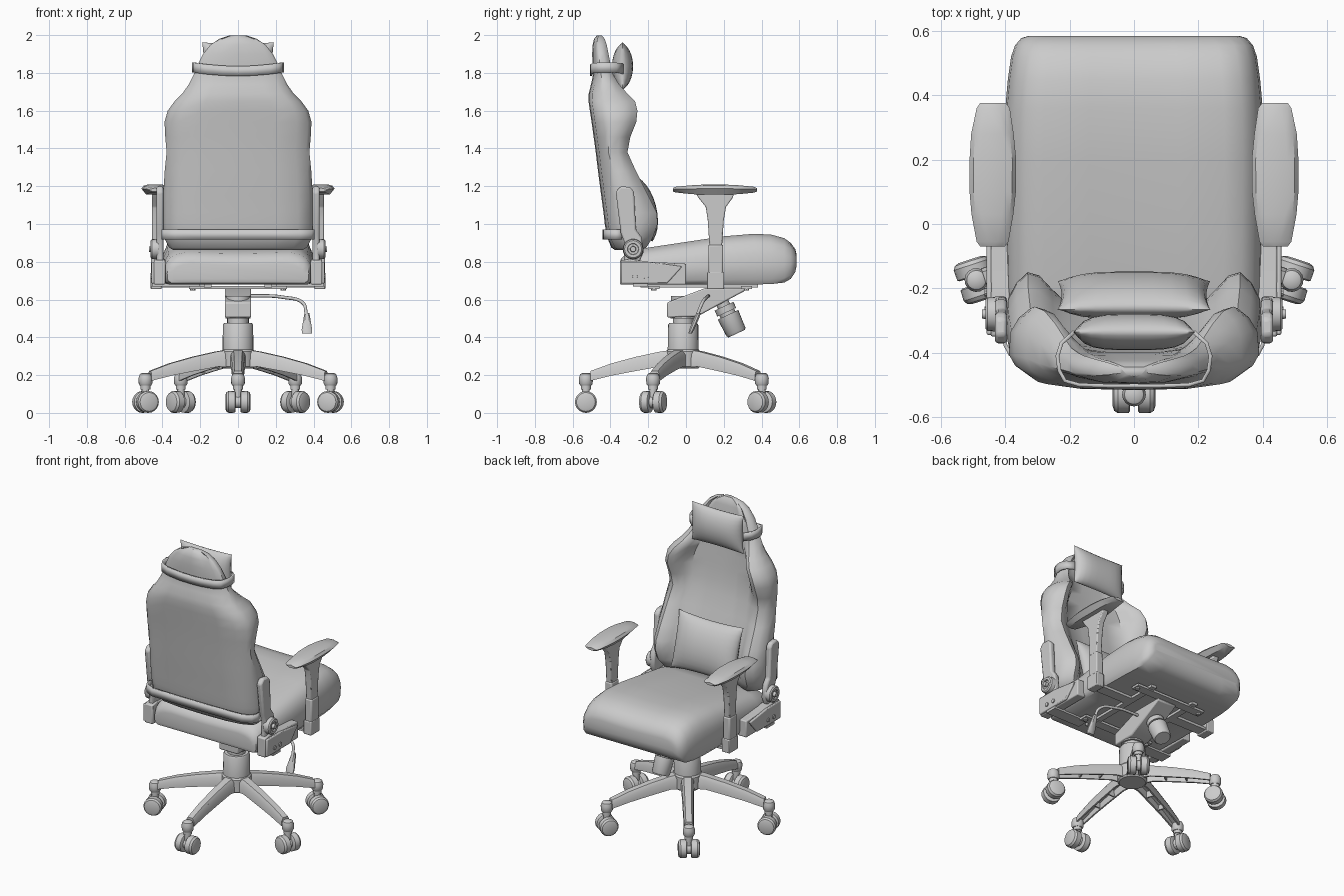
import bpy, bmesh, math
from mathutils import Vector, Matrix

if "Cube" in bpy.data.objects:
    bpy.data.objects.remove(bpy.data.objects["Cube"])

CY = -0.015  # column axis


def build(name, verts, faces, angle=35, mirror=False, bevel=0, loc=(0, 0, 0)):
    me = bpy.data.meshes.new(name)
    me.from_pydata([tuple(v) for v in verts], [], faces)
    bm = bmesh.new()
    bm.from_mesh(me)
    bmesh.ops.remove_doubles(bm, verts=bm.verts, dist=1e-5)
    bmesh.ops.recalc_face_normals(bm, faces=bm.faces)
    bm.to_mesh(me)
    bm.free()
    me.shade_smooth()
    me.set_sharp_from_angle(angle=math.radians(angle))
    ob = bpy.data.objects.new(name, me)
    bpy.context.collection.objects.link(ob)
    ob.location = loc
    if bevel:
        m = ob.modifiers.new("bevel", 'BEVEL')
        m.width, m.segments, m.limit_method = bevel, 2, 'ANGLE'
    if mirror:
        ob.modifiers.new("mirror", 'MIRROR')
    return ob


def loft(name, rings, **kw):
    n = len(rings[0])
    verts = [v for r in rings for v in r]
    faces = [(i * n + j, i * n + (j + 1) % n, (i + 1) * n + (j + 1) % n, (i + 1) * n + j)
             for i in range(len(rings) - 1) for j in range(n)]
    faces += [tuple(range(n)), tuple(range(len(verts) - n, len(verts)))]
    return build(name, verts, faces, **kw)


def prism(name, pts, x0, x1, **kw):
    return loft(name, [[(x, y, z) for y, z in pts] for x in (x0, x1)], **kw)


def box(name, x0, x1, y0, y1, z0, z1, **kw):
    return prism(name, [(y0, z0), (y1, z0), (y1, z1), (y0, z1)], x0, x1, **kw)


def turned(name, origin, axis, prof, n=24, **kw):
    """Surface of revolution: prof is (distance along axis, radius)."""
    o, q = Vector(origin), Vector(axis).to_track_quat('Z', 'Y')
    rings = [[o + q @ Vector((r * math.cos(a), r * math.sin(a), t))
              for a in (math.tau * k / n for k in range(n))] for t, r in prof]
    return loft(name, rings, **kw)


def full(half):
    """Mirror a half section (x first) whose end points lie on x = 0."""
    return half + [(-p[0],) + tuple(p[1:]) for p in half[-2:0:-1]]


# Five star base, built along +x and rotated
def leg_section(r, zb, zt, w):
    i = w - 0.01
    return [(r, y, z) for y, z in [(-w, zb), (-w * .95, zt - .022), (-w * .6, zt), (w * .6, zt),
            (w * .95, zt - .022), (w, zb), (i, zb), (i * .9, zt - .03), (-i * .9, zt - .03), (-i, zb)]]


leg_rows = [(.05, .24, .335, .042), (.12, .245, .325, .038), (.25, .222, .297, .035),
            (.38, .197, .262, .032), (.49, .17, .222, .03)]
parts = [loft("base_leg", [leg_section(*r) for r in leg_rows]),
         turned("leg_end", (.515, 0, 0), (0, 0, 1),
                [(.145, .03), (.155, .036), (.185, .037), (.205, .03), (.212, .018)], 16),
         box("leg_rib", .2, .208, -.03, .03, .235, .29), box("leg_rib", .33, .338, -.027, .027, .212, .26),
         turned("caster_stem", (.515, 0, 0), (0, 0, 1), [(.06, .02), (.125, .02), (.125, .026), (.15, .026)], 16),
         turned("caster_axle", (.515, -.02, .058), (0, 1, 0), [(0, .032), (.04, .032)], 16)]
for s in (-1, 1):
    parts.append(turned("caster_wheel", (.515, 0, .058), (0, s, 0),
                        [(.012, .05), (.016, .057), (.05, .058), (.062, .05), (.067, .035)], 20))
for k in range(5):
    for p in parts:
        ob = p if k == 0 else p.copy()
        if k:
            bpy.context.collection.objects.link(ob)
        ob.location.y = CY
        ob.rotation_euler.z = math.radians(-90 + 72 * k)

# Hub and gas column
turned("base_hub", (0, CY, 0), (0, 0, 1), [(.235, .08), (.245, .09), (.325, .09), (.335, .082)])
turned("column_cover", (0, CY, 0), (0, 0, 1), [(.32, .082), (.465, .08), (.475, .074), (.475, .055), (.5, .055),
                                               (.5, .067), (.62, .065)])

# Tilt mechanism and tension knob
prism("tilt_mechanism", [(-.1, .585), (-.1, .505), (.06, .51), (.17, .57), (.31, .645), (.31, .66), (.1, .66)],
      -.07, .07, bevel=.012)
turned("tension_knob", (0, .18, .61), (0, .42, -.9),
       [(0, .035), (.05, .035), (.05, .055), (.085, .055), (.085, .043), (.1, .043), (.1, .06), (.2, .055), (.21, .048)])

# Under-seat plates
box("seat_plate_rear", -.26, .26, -.2, -.14, .657, .672)
box("seat_plate_front", -.26, .26, .29, .35, .657, .672)
box("seat_rail", .14, .18, -.24, .38, .664, .69, mirror=True)
box("arm_mount_bar", .17, .46, .12, .19, .664, .68, mirror=True)
box("bracket_mount_bar", .2, .455, -.28, -.2, .668, .684, mirror=True)
for y in (-.17, .32):
    turned("seat_bolt", (.24, y, .648), (0, 0, 1), [(0, .014), (.02, .014)], 8, mirror=True)

# Height lever
cu = bpy.data.curves.new("lever_rod", 'CURVE')
cu.dimensions, cu.bevel_depth, cu.bevel_resolution = '3D', .009, 2
sp = cu.splines.new('BEZIER')
path = [(.05, .12, .62), (.24, .11, .612), (.345, .085, .58), (.362, .06, .52)]
sp.bezier_points.add(len(path) - 1)
for b, p in zip(sp.bezier_points, path):
    b.co, b.handle_left_type, b.handle_right_type = p, 'AUTO', 'AUTO'
bpy.context.collection.objects.link(bpy.data.objects.new("lever_rod", cu))
loft("lever_paddle", [[(.365 + w * a, y + t * b, z) for a, b in
     [(-1, -.4), (-.6, -1), (.6, -1), (1, -.4), (1, .4), (.6, 1), (-.6, 1), (-1, .4)]]
     for z, y, w, t in [(.53, .068, .013, .012), (.5, .055, .018, .014), (.44, .03, .028, .013), (.42, .022, .026, .009)]])

# Seat cushion: sections along y
def seat_section(y, w, zb, zt):
    h = zt - zb
    return [(x, y, z) for x, z in full([(0, zb), (.6 * w, zb), (.94 * w, zb), (w * .99, zb + .1 * h), (w, zb + .4 * h),
            (.985 * w, zb + .62 * h), (.93 * w, zb + .82 * h), (.84 * w, zb + .94 * h), (.7 * w, zt),
            (.35 * w, zt - .004), (0, zt - .006)])]


loft("seat", [seat_section(*r) for r in [
    (-.35, .345, .7, .79), (-.345, .375, .688, .815), (-.31, .39, .68, .85), (-.2, .395, .68, .875), (0, .4, .68, .905),
    (.2, .403, .68, .935), (.36, .4, .68, .948), (.45, .392, .682, .944), (.52, .382, .69, .925), (.555, .37, .71, .9),
    (.578, .35, .745, .868), (.585, .325, .775, .84)]], angle=50)

# Backrest: sections along z with side bolsters around a recessed centre
def back_section(z, w, yb, yf, yc):
    d = yf - yb
    return [(x, y, z) for x, y in full([(0, yb), (.5 * w, yb + .004), (.8 * w, yb + .018), (.95 * w, yb + .06 * min(1, d * 5)),
            (w, yb + .4 * d), (.985 * w, yb + .7 * d), (.92 * w, yf - .12 * d), (.83 * w, yf), (.74 * w, yf - .01),
            (.64 * w, yf + (yc - yf) * .5), (.54 * w, yc + (yf - yc) * .1), (.27 * w, yc), (0, yc)])]


loft("backrest", [back_section(*r) for r in [
    (.862, .34, -.375, -.25, -.28), (.875, .365, -.395, -.21, -.265), (.93, .393, -.418, -.175, -.25),
    (1, .398, -.43, -.15, -.255), (1.06, .398, -.437, -.155, -.265), (1.15, .396, -.449, -.2, -.29),
    (1.28, .388, -.466, -.265, -.33), (1.38, .378, -.478, -.31, -.36), (1.46, .385, -.489, -.295, -.375),
    (1.54, .389, -.5, -.263, -.385), (1.6, .372, -.509, -.257, -.39), (1.65, .335, -.516, -.27, -.395),
    (1.69, .295, -.515, -.31, -.398), (1.74, .26, -.503, -.355, -.4), (1.79, .235, -.492, -.385, -.405),
    (1.85, .21, -.495, -.4, -.41), (1.9, .185, -.497, -.41, -.418), (1.95, .145, -.494, -.42, -.424),
    (1.98, .1, -.487, -.43, -.432), (1.998, .045, -.472, -.445, -.445)]], angle=45)

# Straps round the back
def strap(name, half, z0, z1, dip):
    pts = half + [(-x, y) for x, y in half[-2::-1]]
    n = len(pts)
    verts = [(x, y, z - dip * (1 - (x / half[0][0]) ** 2)) for z in (z0, z1) for x, y in pts]
    ob = build(name, verts, [(i, i + 1, n + i + 1, n + i) for i in range(n - 1)], angle=60)
    m = ob.modifiers.new("thickness", 'SOLIDIFY')
    m.thickness, m.offset = .012, 0
    return ob


strap("headrest_strap", [(.185, -.335), (.225, -.37), (.238, -.41), (.232, -.455), (.215, -.487), (.17, -.5),
                         (.08, -.503), (0, -.503)], 1.795, 1.848, .012)
strap("lower_back_strap", [(.4, -.34), (.4, -.375), (.385, -.405), (.33, -.43), (.2, -.434), (0, -.436)], .917, .97, 0)

# Pillows with pinched edges
def pillow(name, w, h, t, loc, tilt, n=12):
    verts, faces = [], []
    for s in (-1, 1):
        o = len(verts)
        for i in range(n + 1):
            for j in range(n + 1):
                u, v = (math.sin(math.pi / 2 * (2 * k / n - 1)) for k in (i, j))
                th = t * ((1 - u ** 4) * (1 - v * v)) ** .6 if abs(u) < .9999 and abs(v) < .9999 else 0
                verts.append((u * w * (.95 + .05 * v * v), s * th, v * h * (.93 + .07 * u * u)))
        faces += [(o + i * (n + 1) + j, o + (i + 1) * (n + 1) + j, o + (i + 1) * (n + 1) + j + 1, o + i * (n + 1) + j + 1)
                  for i in range(n) for j in range(n)]
    build(name, verts, faces, angle=60, loc=loc).rotation_euler.x = tilt


pillow("headrest_pillow", .19, .127, .056, (0, -.336, 1.835), 0)
pillow("lumbar_pillow", .237, .18, .065, (0, -.222, 1.08), .25)

# Recliner brackets
prism("seat_bracket", [(-.35, .68), (0, .68), (0, .79), (-.2, .8), (-.3, .815), (-.35, .805)], .385, .445,
      mirror=True, bevel=.006)
prism("bracket_cover", [(-.345, .685), (-.1, .685), (-.02, .775), (-.2, .8), (-.345, .8)], .44, .458,
      mirror=True, bevel=.006)
prism("recliner_arm", [(-.33, .8), (-.25, .79), (-.225, .85), (-.235, .93), (-.265, .97), (-.275, 1.17), (-.295, 1.195),
                       (-.345, 1.2), (-.372, 1.17), (-.345, .95), (-.325, .9)], .395, .432, mirror=True, bevel=.01)
turned("recliner_pivot", (.42, -.28, .867), (1, 0, 0), [(0, .055), (.035, .052), (.042, .045), (.042, .03),
       (.034, .028), (.034, .016), (.052, .014)], 20, mirror=True)
for y in (-.27, -.212):
    turned("bracket_bolt", (.45, y, .722), (1, 0, 0), [(0, .014), (.014, .013)], 10, mirror=True)

# Armrests
box("arm_socket", .405, .462, .11, .202, .655, .745, mirror=True, bevel=.005)
box("arm_sleeve", .41, .46, .118, .197, .73, .89, mirror=True, bevel=.008)
prism("arm_post", [(.05, 1.165), (.255, 1.165), (.248, 1.14), (.212, 1.09), (.2, 1.02), (.19, .87), (.125, .87),
                   (.115, 1.02), (.105, 1.09), (.065, 1.14)], .414, .456, mirror=True, bevel=.006)


def pad_section(y, a, b, zb, zt):
    m = zb + .6 * (zt - zb)
    return [(x, y, z) for x, z in [(a, m), (a + .012, zt - .006), (a + .035, zt), (b - .035, zt), (b - .012, zt - .006),
                                   (b, m), (b - .025, zb), (a + .025, zb)]]


loft("arm_pad", [pad_section(*r) for r in [
    (-.07, .402, .478, 1.172, 1.19), (-.055, .39, .489, 1.167, 1.197), (.03, .375, .505, 1.158, 1.205),
    (.1, .367, .511, 1.155, 1.209), (.2, .366, .511, 1.155, 1.209), (.28, .374, .506, 1.158, 1.205),
    (.36, .386, .489, 1.166, 1.197), (.376, .398, .478, 1.172, 1.19)]], mirror=True)
